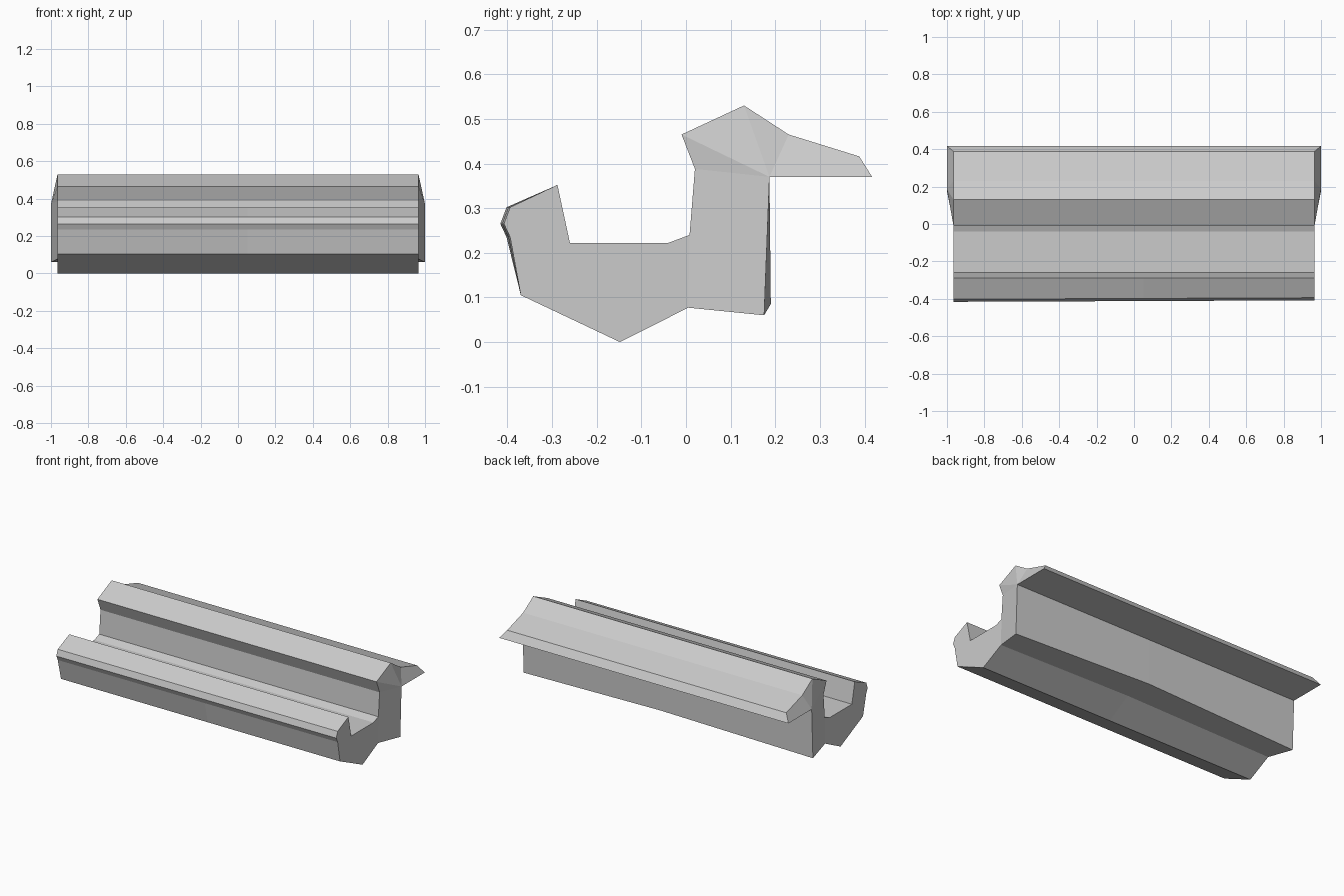
import bpy
import bmesh

cube = bpy.data.objects.get("Cube")
if cube:
    bpy.data.objects.remove(cube)

grey = bpy.data.materials.new("plain_grey")
grey.use_nodes = True
colour = (0.6, 0.6, 0.6, 1)
grey.diffuse_color = colour
grey.node_tree.nodes["Principled BSDF"].inputs["Base Color"].default_value = colour

# Cross-section (y, z), starting at the front lip and running under the body
PROFILE = [
    (-.288, .352), (-.398, .302), (-.412, .265), (-.398, .235), (-.37, .105),
    (-.148, 0), (.005, .077), (.175, .06), (.187, .37), (.417, .37),
    (.388, .416), (.23, .465), (.13, .53), (-.01, .465), (.02, .388),
    (.008, .24), (-.04, .222), (-.26, .222),
]
BACK = (7, 8, 9)       # corners of the rear wall and eave reach further out
FRONT = (1, 2, 3)      # front nose leans slightly towards one end
INNER, OUTER, MIDDLE = .965, 1.0, .05

# End cap: channel, wall, and the fan around the eave corner
CAPS = [
    (0, 1, 2, 3, 4, 17), (4, 5, 6, 15, 16, 17), (6, 7, 8, 14, 15),
    (8, 13, 14), (8, 12, 13), (8, 11, 12), (8, 9, 10, 11),
]

bm = bmesh.new()


def ring(side):
    verts = []
    for i, (y, z) in enumerate(PROFILE):
        x = side * (OUTER if i in BACK else INNER) if side else MIDDLE
        if i in FRONT:
            y += .004 * side
        if side == 0 and i == 7:      # wall foot lifts at mid length
            y, z = .19, .085
        if side == 0 and i == 6:
            z += .015
        verts.append(bm.verts.new((x, y, z)))
    return verts


rings = [ring(s) for s in (-1, 0, 1)]
count = len(PROFILE)

# Long skin
for a, b in zip(rings, rings[1:]):
    for i in range(count):
        j = (i + 1) % count
        bm.faces.new((a[i], a[j], b[j], b[i]))

# Both ends
for verts in (rings[0], rings[-1]):
    for cap in CAPS:
        bm.faces.new([verts[i] for i in cap])

bmesh.ops.recalc_face_normals(bm, faces=bm.faces)
mesh = bpy.data.meshes.new("channel_rail")
bm.to_mesh(mesh)
bm.free()
mesh.materials.append(grey)
rail = bpy.data.objects.new("channel_rail", mesh)
bpy.context.collection.objects.link(rail)
